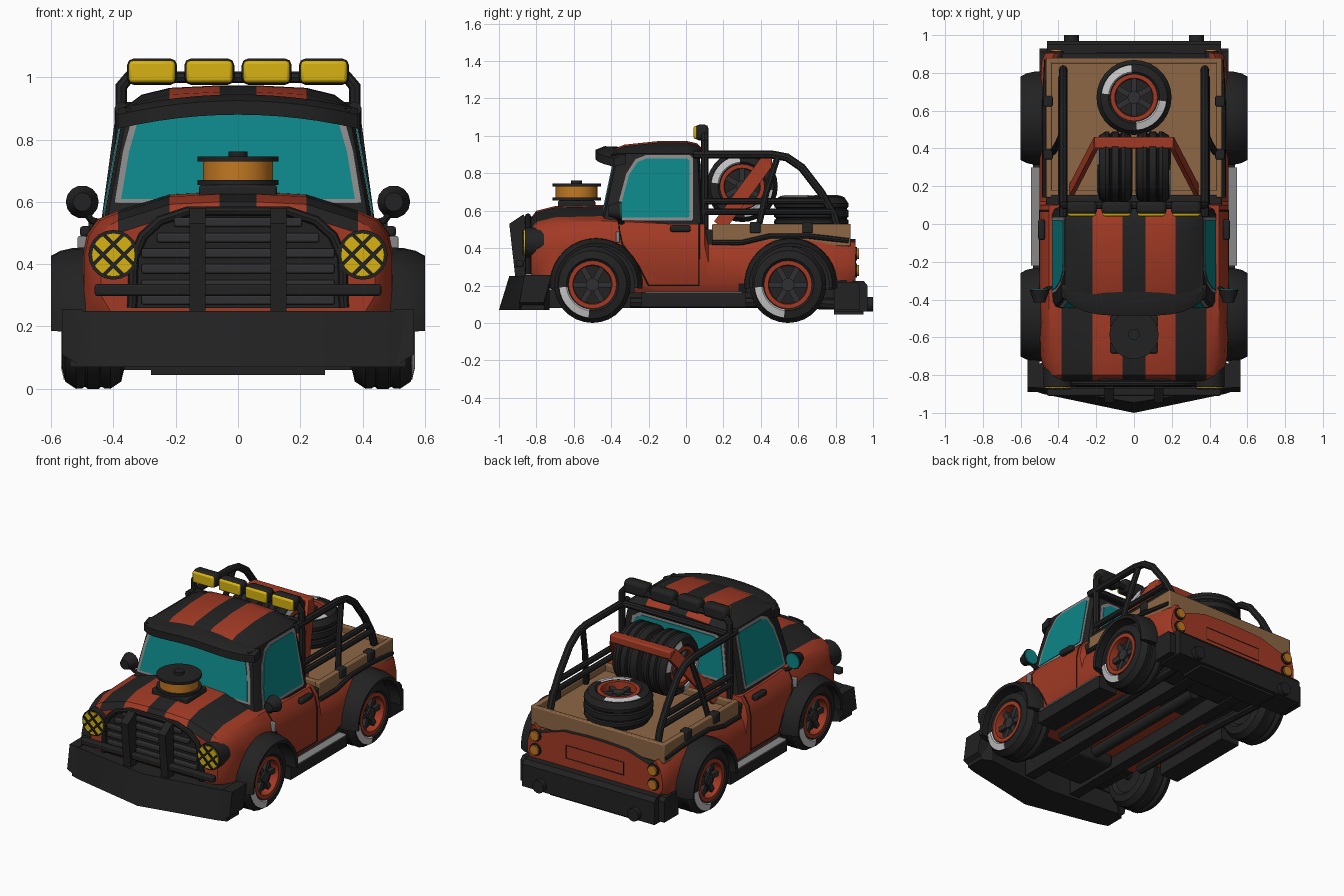
import bpy, bmesh, math
from mathutils import Matrix, Vector

if "Cube" in bpy.data.objects:
    bpy.data.objects.remove(bpy.data.objects["Cube"])


def mat(name, r, g, b):
    m = bpy.data.materials.new(name)
    m.diffuse_color = (r, g, b, 1)
    m.use_nodes = True
    m.node_tree.nodes["Principled BSDF"].inputs["Base Color"].default_value = m.diffuse_color
    return m


RED = mat("rust_red", 0.36, 0.042, 0.018)
BLACK = mat("black", 0.016, 0.016, 0.016)
CHAR = mat("charcoal", 0.03, 0.03, 0.032)
TEAL = mat("teal_glass", 0.004, 0.235, 0.245)
TAN = mat("tan", 0.27, 0.135, 0.06)
YELLOW = mat("yellow", 0.68, 0.45, 0.006)
ORANGE = mat("orange", 0.54, 0.19, 0.016)
GREY = mat("grey", 0.25, 0.25, 0.25)
WHITE = mat("white", 0.56, 0.56, 0.56)
SIDES = (("right", 1), ("left", -1))


def loft(name, rings, mats, rule=None, loop=False, mtx=None):
    bm = bmesh.new()
    vs = [[bm.verts.new(p) for p in r] for r in rings]
    n, m = len(vs[0]), len(vs)
    for i in range(m if loop else m - 1):
        a, b = vs[i], vs[(i + 1) % m]
        for j in range(n):
            k = (j + 1) % n
            bm.faces.new((a[j], a[k], b[k], b[j]))
    if not loop:
        bm.faces.new(vs[0])
        bm.faces.new(vs[-1])
    bmesh.ops.recalc_face_normals(bm, faces=bm.faces[:])
    bm.normal_update()
    if rule:
        for f in bm.faces:
            f.material_index = rule(f.calc_center_median(), f.normal)
    me = bpy.data.meshes.new(name)
    bm.to_mesh(me)
    bm.free()
    if mtx:
        me.transform(mtx)
    for mt in (mats if isinstance(mats, list) else [mats]):
        me.materials.append(mt)
    ob = bpy.data.objects.new(name, me)
    bpy.context.collection.objects.link(ob)
    return ob


def box(name, c, size, m, bevel=0, mtx=None):
    x, y, z = (v / 2 for v in size)
    ring = [(-x, -y), (x, -y), (x, y), (-x, y)]
    rings = [[(c[0] + a, c[1] + b, c[2] + h) for a, b in ring] for h in (-z, z)]
    ob = loft(name, rings, m, mtx=mtx)
    if bevel:
        mod = ob.modifiers.new("bevel", "BEVEL")
        mod.width, mod.segments = bevel, 2
    return ob


def cyl(name, p0, p1, r, m, seg=20, r1=None, mtx=None):
    p0, p1 = Vector(p0), Vector(p1)
    q = (p1 - p0).to_track_quat('Z', 'Y')
    rings = [[p + q @ Vector((rad * math.cos(t * math.tau / seg), rad * math.sin(t * math.tau / seg), 0))
              for t in range(seg)] for p, rad in ((p0, r), (p1, r if r1 is None else r1))]
    return loft(name, rings, m, mtx=mtx)


def spin(name, prof, m, a0=0, a1=360, seg=28, mtx=None):
    # revolve (radius, x) profile about the x axis
    full = a1 - a0 == 360
    angs = [math.radians(a0 + (a1 - a0) * i / seg) for i in range(seg if full else seg + 1)]
    rings = [[(x, r * math.cos(a), r * math.sin(a)) for r, x in prof] for a in angs]
    return loft(name, rings, m, loop=full, mtx=mtx)


def tube(name, pts, r, m):
    cu = bpy.data.curves.new(name, 'CURVE')
    cu.dimensions = '3D'
    cu.bevel_depth, cu.bevel_resolution, cu.use_fill_caps = r, 2, True
    sp = cu.splines.new('POLY')
    sp.points.add(len(pts) - 1)
    for p, co in zip(sp.points, pts):
        p.co = (*co, 1)
    tmp = bpy.data.objects.new(name + "_path", cu)
    bpy.context.collection.objects.link(tmp)
    me = bpy.data.meshes.new_from_object(tmp.evaluated_get(bpy.context.evaluated_depsgraph_get()))
    bpy.data.objects.remove(tmp)
    me.materials.clear()
    me.materials.append(m)
    ob = bpy.data.objects.new(name, me)
    bpy.context.collection.objects.link(ob)


def prism(name, yz, x0, x1, m):
    return loft(name, [[(x, y, z) for y, z in yz] for x in (x0, x1)], m)


def sym(half):
    return half + [(-x, z) for x, z in reversed(half)]


def plate(name, pts, out, m, t0=-0.002, t1=0.006):
    o = Vector(out)
    return loft(name, [[Vector(p) + o * t for p in pts] for t in (t0, t1)], m)


# main body: cross sections along y (y, half width, top, shoulder, bottom)
secs = [(-.83, .44, .56, .50, .25), (-.80, .47, .60, .52, .22), (-.70, .495, .625, .54, .17),
        (-.42, .5, .632, .545, .16), (-.1, .5, .59, .53, .16), (.1, .5, .59, .53, .16),
        (.12, .5, .45, .44, .16), (.28, .5, .45, .435, .16), (.45, .5, .45, .465, .17),
        (.65, .5, .45, .465, .17), (.86, .49, .45, .44, .18), (.905, .47, .45, .43, .21)]
rings = [[(x, y, z) for x, z in sym([(.06, zt), (.22, zt - .008), (.385, zt - .06), (w - .05, zs),
                                     (w - .015, zs - .05), (w, zs - .12), (w, zb + .05), (w - .03, zb)])]
         for y, w, zt, zs, zb in secs]


def body_rule(c, n):
    if n.z < -.5:
        return 0 if -.42 < c.y < .2 else 1
    if c.y < -.40 and n.z > .3 and abs(c.x) < .386:
        return 0 if .06 < abs(c.x) < .22 else 1
    return 1 if c.y > .12 and n.z > .8 else 0


body = loft("body", rings, [RED, BLACK], body_rule)
for y in (-.50, .545):
    for nm, s in SIDES:
        cutter = cyl("arch_cutter", (s * .35, y, .205), (s * .75, y, .205), .225, BLACK, 32)
        cutter.hide_render = True
        mod = body.modifiers.new("arch", "BOOLEAN")
        mod.operation, mod.solver, mod.object = 'DIFFERENCE', 'EXACT', cutter
        mod.material_mode = 'TRANSFER'
        bpy.context.view_layer.objects.active = body
        bpy.ops.object.modifier_apply(modifier=mod.name)
        bpy.data.objects.remove(cutter)


# wheels: grooved tyre, rim, spokes and painted sidewall arcs
def wheel(name, mtx, arcs=(185,), groove=.2):
    spin(name + "_tyre", [(.12, .08), (.14, .1), (.182, .09), (.205, .055), (.204, .036), (groove, .03), (groove, .024),
                          (.205, .018), (.205, -.018), (groove, -.024), (groove, -.03), (.204, -.036), (.205, -.055),
                          (.182, -.09), (.14, -.1), (.12, -.08)], BLACK, mtx=mtx)
    spin(name + "_rim", [(.128, .095), (.105, .095), (.1, .03), (.128, .03)], RED, mtx=mtx)
    cyl(name + "_disc", (-.08, 0, 0), (.045, 0, 0), .122, BLACK, 24, mtx=mtx)
    cyl(name + "_hub", (.03, 0, 0), (.08, 0, 0), .035, CHAR, 12, mtx=mtx)
    for i in range(6):
        box(name + "_spoke", (.055, .065, 0), (.03, .09, .03), CHAR,
            mtx=mtx @ Matrix.Rotation(i * math.pi / 3, 4, 'X'))
    for a in arcs:
        spin(name + "_white_arc", [(.134, .097), (.14, .103), (.177, .0942), (.175, .088)], WHITE, a, a + 78, 8, mtx)


T, R = Matrix.Translation, Matrix.Rotation
HALF = R(math.pi, 4, 'Z')
for ax, y, fy in (("front", -.50, -.48), ("rear", .545, .56)):
    wheel(ax + "_wheel_right", T((.465, y, .205)))
    wheel(ax + "_wheel_left", T((-.465, y, .205)) @ HALF)
    cyl(ax + "_axle", (-.42, y, .19), (.42, y, .19), .03, BLACK, 12)
    for nm, s in SIDES:
        spin(ax + "_flare_" + nm, [(.212, s * .46), (.205, s * .595), (.222, s * .6), (.238, s * .57), (.247, s * .53),
                                   (.25, s * .46)], BLACK, -5, 185, 18, T((0, fy, .205)))
UP = R(math.pi / 2, 4, 'X') @ Matrix.Scale(.93, 4)
wheel("upright_spare_right", T((.1, .3, .73)) @ UP, (5, 185), .192)
wheel("upright_spare_left", T((-.1, .3, .73)) @ HALF @ UP, (5, 185), .192)
wheel("flat_spare", T((0, .67, .585)) @ R(-math.pi / 2, 4, 'Y') @ Matrix.Scale(.97, 4), (5, 185), .196)


# cab with rounded corners
def cab_ring(z, c=.04):
    w, y0, y1 = .43 - .1818 * (z - .55), -.45 + .21 * (z - .55), .09 - .05 * (z - .55)
    q = [(w, y0 + c), (w - .3 * c, y0 + .3 * c), (w - c, y0)]
    p = [(w - c, y1), (w - .3 * c, y1 - .3 * c), (w, y1 - c)]
    half = q[::-1] + p[::-1]
    return [(x, y, z) for x, y in half + [(-x, y) for x, y in reversed(half)]]


loft("cab", [cab_ring(.5), cab_ring(.7), cab_ring(.905)], BLACK)
rr = [(-.40, .925), (-.33, .953), (-.15, .972), (0, .974), (.06, .96), (.09, .93)]
loft("roof", [[(x, y, z) for x, z in sym([(.06, zt), (.22, zt - .008), (.31, zt - .03), (.366, .902), (.35, .88)])]
              for y, zt in rr], [RED, BLACK], lambda c, n: 0 if .06 < abs(c.x) < .22 and n.z > .5 else 1)
vis = []
for i in range(13):
    x = -.385 + i * .77 / 12
    k = (x / .385) ** 2
    y, z = -.485 + .10 * k * k, .915 - .045 * k
    vis.append([(x, y, z - .035), (x, y, z + .01), (x, y + .05, z + .03), (x, -.32, z + .025), (x, -.32, z - .02)])
loft("sun_visor", vis, BLACK)

# windows with grey trim
front = [(.375, .61), (.35, .76), (.32, .865), (.15, .885)]
rear = [(.33, .60), (.30, .82), (.25, .85)]
side = [(-.35, .565), (.015, .565), (.02, .575), (.02, .865), (.005, .88), (-.21, .88), (-.26, .86), (-.305, .79),
        (-.34, .66)]


def grow(pts, cx, cz, kx, kz):
    return [(cx + (x - cx) * kx, cz + (z - cz) * kz) for x, z in pts]


for k, m, t, nm in ((1, GREY, .003, "trim"), (0, TEAL, .007, "glass")):
    plate("windshield_" + nm, [(x, -.45 + .21 * (z - .55), z)
                               for x, z in grow(sym(front), 0, .74, 1 + .06 * k, 1 + .1 * k)], (0, -1, 0), m, t1=t)
    plate("rear_window_" + nm, [(x, .09 - .05 * (z - .55), z)
                                for x, z in grow(sym(rear), 0, .73, 1 + .06 * k, 1 + .12 * k)], (0, 1, 0), m, t1=t)
    for sd, s in SIDES:
        plate("door_window_" + nm + "_" + sd, [(s * (.43 - .1818 * (z - .55)), y, z) for y, z in
                                               grow(side, -.16, .72, 1 + .1 * k, 1 + .11 * k)], (s, 0, 0), m, t1=t)

# grille, slats and bull bar
arch = [(.34, .26), (.335, .42), (.305, .49), (.25, .54), (.16, .57)]
loft("grille", [[(x, y, z) for x, z in sym(arch)] for y in (-.845, -.79)], BLACK)
for i in range(6):
    z = .285 + i * .05
    w = .31 if z < .45 else .31 - (z - .44) * 1.1
    box("grille_slat", (0, -.85, z), (2 * w, .025, .03), CHAR, .006)
tube("grille_frame", [(x, -.845, z) for x, z in sym(arch)], .016, BLACK)
for nm, s in SIDES:
    prism("bull_bar_" + nm, [(-.945, .53), (-.87, .58), (-.855, .56), (-.855, .22), (-.91, .22)],
          s * .105, s * .155, BLACK)
box("bull_bar_cross", (0, -.89, .317), (.92, .04, .038), BLACK, .008)

# plough
loft("plough", [[(x, f, .07), (x, g, .25), (x, b, .25), (x, b, .07)] for x, f, g, b in
                ((-.54, -.88, -.865, -.76), (-.48, -.90, -.87, -.73), (0, -1, -.945, -.78),
                 (.48, -.90, -.87, -.73), (.54, -.88, -.865, -.76))], BLACK)
for nm, s in SIDES:
    loft("plough_end_" + nm, [[(s * x, -.89, z0), (s * x, -.865, .255), (s * x, -.72, .255), (s * x, -.76, z0)]
                              for x, z0 in ((.5, .07), (.565, .11))], BLACK)

# air filter on the hood
box("filter_base", (0, -.585, .63), (.25, .2, .05), BLACK, .01)
for nm, r, a, b, m in (("neck", .08, .63, .66, BLACK), ("lower_lid", .13, .655, .67, BLACK),
                       ("element", .112, .67, .73, ORANGE), ("upper_lid", .13, .73, .745, BLACK),
                       ("knob", .03, .745, .762, BLACK)):
    cyl("filter_" + nm, (0, -.585, a), (0, -.585, b), r, m, 24)

# parts repeated on both sides
for nm, s in SIDES:
    cyl("headlight_housing_" + nm, (s * .4, -.76, .43), (s * .4, -.862, .43), .08, BLACK)
    cyl("headlight_" + nm, (s * .4, -.85, .43), (s * .4, -.868, .43), .07, YELLOW)
    for a in (45, -45):
        for d in (-.024, .024):
            box("headlight_guard_" + nm, (0, 0, d), (.13, .01, .012), BLACK,
                mtx=T((s * .4, -.87, .43)) @ R(math.radians(a), 4, 'Y'))
    cyl("mirror_" + nm, (s * .5, -.415, .6), (s * .5, -.35, .6), .03, BLACK, 14, .053)
    cyl("mirror_glass_" + nm, (s * .5, -.35, .6), (s * .5, -.343, .6), .047, TEAL, 14)
    tube("mirror_arm_" + nm, [(s * .5, -.37, .58), (s * .47, -.35, .54), (s * .43, -.33, .53)], .012, BLACK)
    tube("door_seam_" + nm, [(s * .45, -.36, .54), (s * .485, -.355, .49), (s * .5, -.34, .42), (s * .5, -.25, .3),
                             (s * .5, -.2, .2), (s * .5, .07, .2), (s * .5, .07, .41), (s * .485, .07, .48),
                             (s * .45, .07, .53)], .004, BLACK)
    box("door_handle_" + nm, (s * .49, -.03, .505), (.035, .11, .035), BLACK, .01)
    box("side_marker_" + nm, (s * .5, -.365, .46), (.03, .02, .06), GREY, .005)
    box("running_board_" + nm, (s * .47, .04, .125), (.13, .56, .08), BLACK)
    box("step_plate_" + nm, (s * .52, .04, .163), (.05, .52, .008), GREY)
    for z in (.37, .28):
        cyl("tail_light_rim_" + nm, (s * .41, .88, z), (s * .41, .915, z), .038, BLACK, 14)
        cyl("tail_light_" + nm, (s * .41, .9, z), (s * .41, .925, z), .03, ORANGE, 14)
    cyl("exhaust_tip_" + nm, (s * .33, .9, .1), (s * .33, 1, .1), .04, BLACK, 14)
    tube("exhaust_pipe_" + nm, [(s * .3, -.3, .11), (s * .3, .3, .11), (s * .33, .9, .1)], .03, BLACK)
    box("frame_rail_" + nm, (s * .17, .05, .13), (.07, 1.6, .1), BLACK)
    # roll cage
    tube("cage_side_" + nm, [(s * .375, .04, .9), (s * .375, .46, .9), (s * .375, .54, .885), (s * .375, .62, .83),
                             (s * .375, .72, .70), (s * .375, .79, .58), (s * .375, .82, .48)], .022, BLACK)
    tube("cage_post_" + nm, [(s * .375, .49, .89), (s * .4, .43, .7), (s * .43, .38, .48)], .018, BLACK)
    for z, y in ((.65, .74), (.595, .78)):
        tube("cage_rail_" + nm, [(s * .385, .1, z), (s * .385, y, z)], .018, BLACK)
    for y in (.37, .65):
        box("bed_clip_" + nm, (s * .455, y, .51), (.05, .055, .06), BLACK, .006)
    tube("bed_trim_" + nm, [(s * .472, .14, .43), (s * .472, .3, .43), (s * .472, .45, .465),
                            (s * .472, .65, .465), (s * .462, .87, .44)], .014, BLACK)
    box("bed_wall_" + nm, (s * .45, .51, .47), (.03, .74, .12), TAN, .006)
tube("cage_main_hoop", [(s * x, .1, z) for s, x, z in ((1, .375, .5), (1, .375, .97), (1, .35, 1), (-1, .35, 1),
                                                       (-1, .375, .97), (-1, .375, .5))], .02, BLACK)
tube("cage_cross", [(-.375, .1, .9), (.375, .1, .9)], .02, BLACK)

# roof lamps
for i, x in enumerate((-.276, -.092, .092, .276)):
    box("lamp_housing", (x, .085, 1.018), (.16, .07, .084), BLACK, .02)
    box("lamp_lens", (x, .052, 1.018), (.148, .022, .07), YELLOW, .01)

# bed, tie-down bar, tailgate, bumper and drivetrain
box("bed_floor", (0, .51, .45), (.9, .72, .08), TAN)
for nm, y in (("front", .165), ("rear", .865)):
    box("bed_wall_" + nm, (0, y, .47), (.92, .03, .12), TAN, .006)
box("bed_bulkhead", (0, .12, .45), (.93, .06, .1), BLACK, .01)
tie = [(.33, .18, .52), (.2, .43, .86)]
for nm, s in SIDES:
    loft("tie_down_leg_" + nm, [[(s * (x + dx), y + e, z - e * .75) for dx, e in
                                 ((-.012, -.03), (.012, -.03), (.012, .03), (-.012, .03))] for x, y, z in tie], RED)
box("tie_down_bar", (0, .43, .86), (.42, .06, .05), RED, .008)
tube("tailgate_outline", [(-.2, .905, .28), (.2, .905, .28), (.2, .905, .36), (-.2, .905, .36), (-.2, .905, .28)],
     .003, BLACK)
prism("rear_bumper", [(.79, .06), (.79, .215), (.81, .225), (.95, .225), (.97, .2), (.97, .06)], -.46, .46, BLACK)
for nm, s in SIDES:
    prism("bumper_end_" + nm, [(.79, .07), (.79, .22), (.91, .22), (.93, .2), (.93, .07)], s * .45, s * .5, BLACK)
box("bumper_lower", (0, .87, .08), (.56, .16, .07), BLACK)
cyl("drive_shaft", (0, -.6, .14), (0, .55, .14), .035, BLACK, 12)
box("engine_sump", (0, -.5, .14), (.26, .3, .1), BLACK, .02)
box("fuel_tank", (0, .7, .14), (.6, .2, .1), BLACK, .02)

# smooth shading with sharp edges kept
for ob in bpy.context.scene.objects:
    ob.select_set(ob.type == 'MESH')
bpy.context.view_layer.objects.active = body
bpy.ops.object.shade_smooth_by_angle(angle=math.radians(32))
